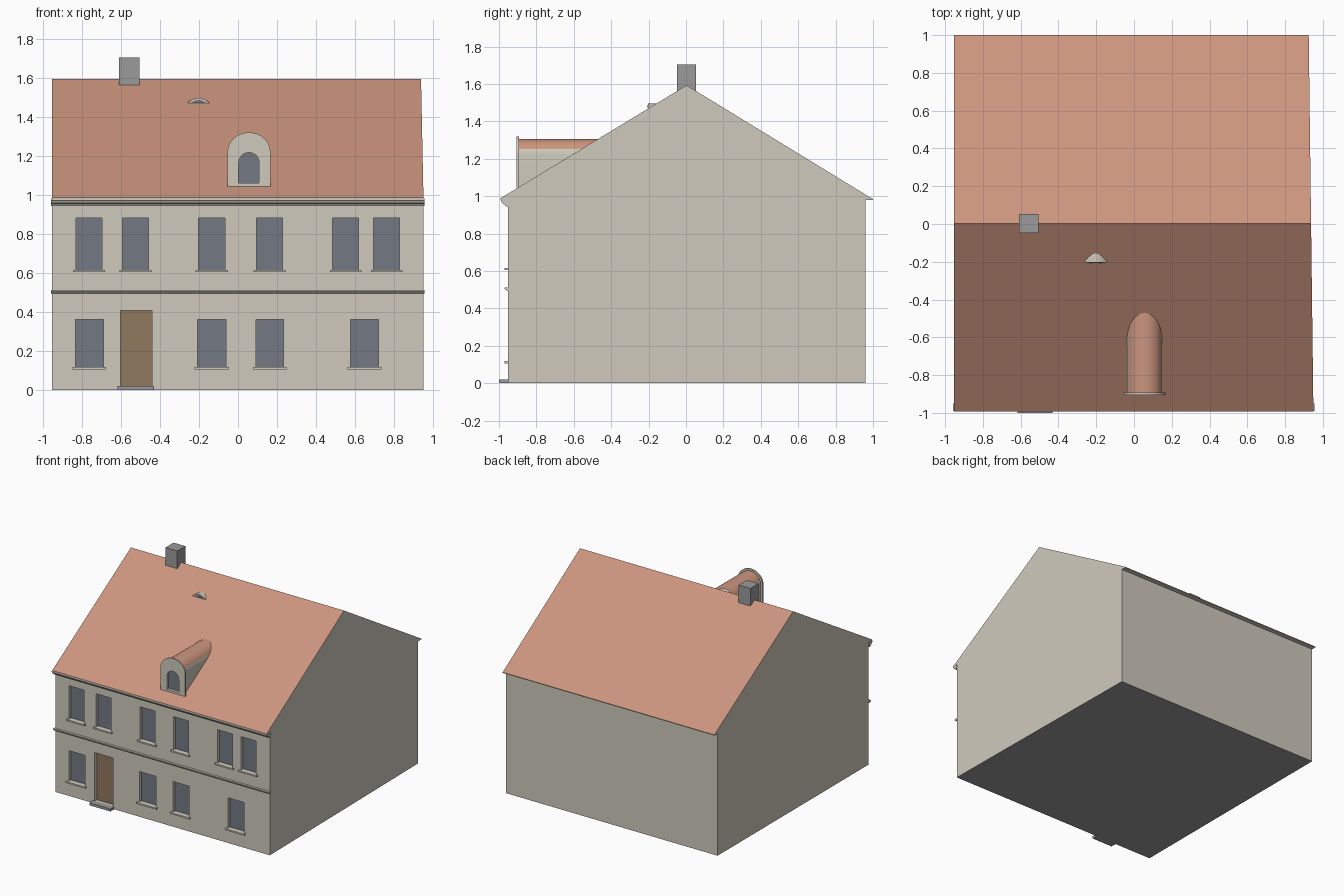
import bpy, bmesh, math

if "Cube" in bpy.data.objects:
    bpy.data.objects.remove(bpy.data.objects["Cube"])


def material(name, rgb):
    lin = [((c / 255 + 0.055) / 1.055) ** 2.4 for c in rgb]
    m = bpy.data.materials.new(name)
    m.diffuse_color = (*lin, 1)
    m.use_nodes = True
    m.node_tree.nodes["Principled BSDF"].inputs["Base Color"].default_value = m.diffuse_color
    return m


PLASTER = material("cream plaster", (207, 202, 189))
TILE = material("terracotta tile", (204, 149, 126))
GLASS = material("slate glass", (115, 121, 132))
WOOD = material("brown wood", (144, 120, 95))
STONE = material("grey stone", (155, 155, 155))


def prism(name, pts, a, b, mats, axis='Y', rule=None):
    """Extrude a profile along Y (points are x,z) or X (points are y,z).
    a and b may be functions of the first profile coordinate."""
    bm = bmesh.new()
    loops = []
    for end in (a, b):
        row = []
        for u, z in pts:
            e = end(u) if callable(end) else end
            row.append(bm.verts.new((u, e, z) if axis == 'Y' else (e, u, z)))
        loops.append(row)
        bm.faces.new(row)
    n = len(pts)
    for i in range(n):
        j = (i + 1) % n
        bm.faces.new((loops[0][i], loops[0][j], loops[1][j], loops[1][i]))
    bmesh.ops.recalc_face_normals(bm, faces=bm.faces[:])
    bm.normal_update()
    if rule:
        for f in bm.faces:
            f.material_index = rule(f)
    me = bpy.data.meshes.new(name)
    bm.to_mesh(me)
    bm.free()
    for m in mats:
        me.materials.append(m)
    ob = bpy.data.objects.new(name, me)
    bpy.context.collection.objects.link(ob)
    return ob


def rect(x0, x1, z0, z1):
    return [(x0, z0), (x1, z0), (x1, z1), (x0, z1)]


def arch(cx, r, z0, spring, rise, n=16):
    """Rectangle with an elliptical round top."""
    top = [(cx + r * math.cos(math.pi * i / n), spring + rise * math.sin(math.pi * i / n))
           for i in range(n + 1)]
    return [(cx - r, z0), (cx + r, z0)] + top


def cut(target, cutter):
    mod = target.modifiers.new("cut", 'BOOLEAN')
    mod.operation = 'DIFFERENCE'
    mod.solver = 'EXACT'
    mod.object = cutter
    bpy.context.view_layer.objects.active = target
    bpy.ops.object.modifier_apply(modifier=mod.name)


def discard(ob):
    bpy.data.objects.remove(ob, do_unlink=True)


def smooth(ob):
    bpy.ops.object.select_all(action='DESELECT')
    ob.select_set(True)
    bpy.context.view_layer.objects.active = ob
    bpy.ops.object.shade_smooth_by_angle(angle=math.radians(30))


FRONT, RECESS = -0.953, 0.03


# House shell: gabled profile along x, right gable wall slightly skewed
def shell_rule(f):
    if f.normal.z > 0.3:
        return 1
    if f.normal.z < -0.9 and f.calc_center_median().z < 0.1:
        return 2
    return 0


gable = [(FRONT, 0), (0.96, 0), (0.96, 0.978), (1.0, 0.978), (1.0, 0.984),
         (0.003, 1.593), (-0.993, 0.988), (-0.993, 0.98), (FRONT, 0.98)]
house = prism("house_shell", gable, -0.952, lambda y: 0.9375 - 0.0125 * y,
              [PLASTER, TILE, STONE], 'X', shell_rule)


# Recessed windows and door
def opening(name, x0, x1, z0, z1, mat):
    cutter = prism("cutter", rect(x0, x1, z0, z1), FRONT - 0.1, FRONT + RECESS, [PLASTER])
    cut(house, cutter)
    discard(cutter)
    prism(name, rect(x0, x1, z0, z1), FRONT + RECESS - 0.004, FRONT + RECESS + 0.003, [mat])


upper = [(-0.831, -0.697), (-0.592, -0.459), (-0.203, -0.067),
         (0.095, 0.228), (0.485, 0.618), (0.695, 0.828)]
lower = [(-0.833, -0.69), (-0.208, -0.061), (0.092, 0.233), (0.577, 0.72)]
for label, spans, z0, z1 in (("upper", upper, 0.616, 0.883), ("lower", lower, 0.118, 0.362)):
    for i, (x0, x1) in enumerate(spans):
        opening(f"{label}_window_{i + 1}", x0, x1, z0, z1, GLASS)
        prism(f"{label}_sill_{i + 1}", rect(x0 - 0.015, x1 + 0.015, z0 - 0.012, z0),
              -0.97, FRONT + 0.002, [PLASTER])
opening("door", -0.603, -0.441, 0.02, 0.408, WOOD)
prism("door_step", rect(-0.618, -0.431, 0, 0.02), -1.0, FRONT + 0.002, [STONE])

# Mouldings along the front
cornice = [(-0.95, 0.944), (-0.963, 0.944), (-0.967, 0.953), (-0.978, 0.958),
           (-0.983, 0.968), (-0.99, 0.972), (-0.99, 0.982), (-0.95, 0.982)]
string = [(-0.95, 0.496), (-0.962, 0.496), (-0.971, 0.505), (-0.971, 0.512), (-0.95, 0.512)]
prism("cornice", cornice, -0.959, 0.956, [PLASTER], 'X')
prism("string_course", string, -0.959, 0.956, [PLASTER], 'X')

# Arched dormer: tiled barrel body, front plate and arched window
CX = 0.056
body = prism("dormer_body", arch(CX, 0.093, 1.05, 1.22, 0.085), -0.895, -0.44, [PLASTER, TILE],
             rule=lambda f: int(f.calc_center_median().z > 1.25 and abs(f.normal.y) < 0.5))
plate = prism("dormer_front", arch(CX, 0.11, 1.043, 1.22, 0.1), -0.905, -0.893, [PLASTER])
hole = arch(CX, 0.0525, 1.06, 1.164, 0.053, 12)
cutter = prism("cutter", hole, -0.95, -0.88, [PLASTER])
for ob in (body, plate):
    cut(ob, cutter)
    smooth(ob)
discard(cutter)
prism("dormer_window", hole, -0.884, -0.877, [GLASS])


# Small eyebrow vent high on the front slope
def segment(cx, r, z, rise, n=12):
    return [(cx + r * t, z + rise * (1 - t * t)) for t in (1 - 2 * i / n for i in range(n + 1))]


smooth(prism("eyebrow_vent", segment(-0.203, 0.059, 1.47, 0.026), -0.204, -0.14, [PLASTER]))
prism("eyebrow_opening", segment(-0.203, 0.038, 1.471, 0.016), -0.206, -0.2, [GLASS])

# Chimney on the ridge
prism("chimney", rect(-0.609, -0.505, 1.5, 1.704), -0.048, 0.054, [STONE])
